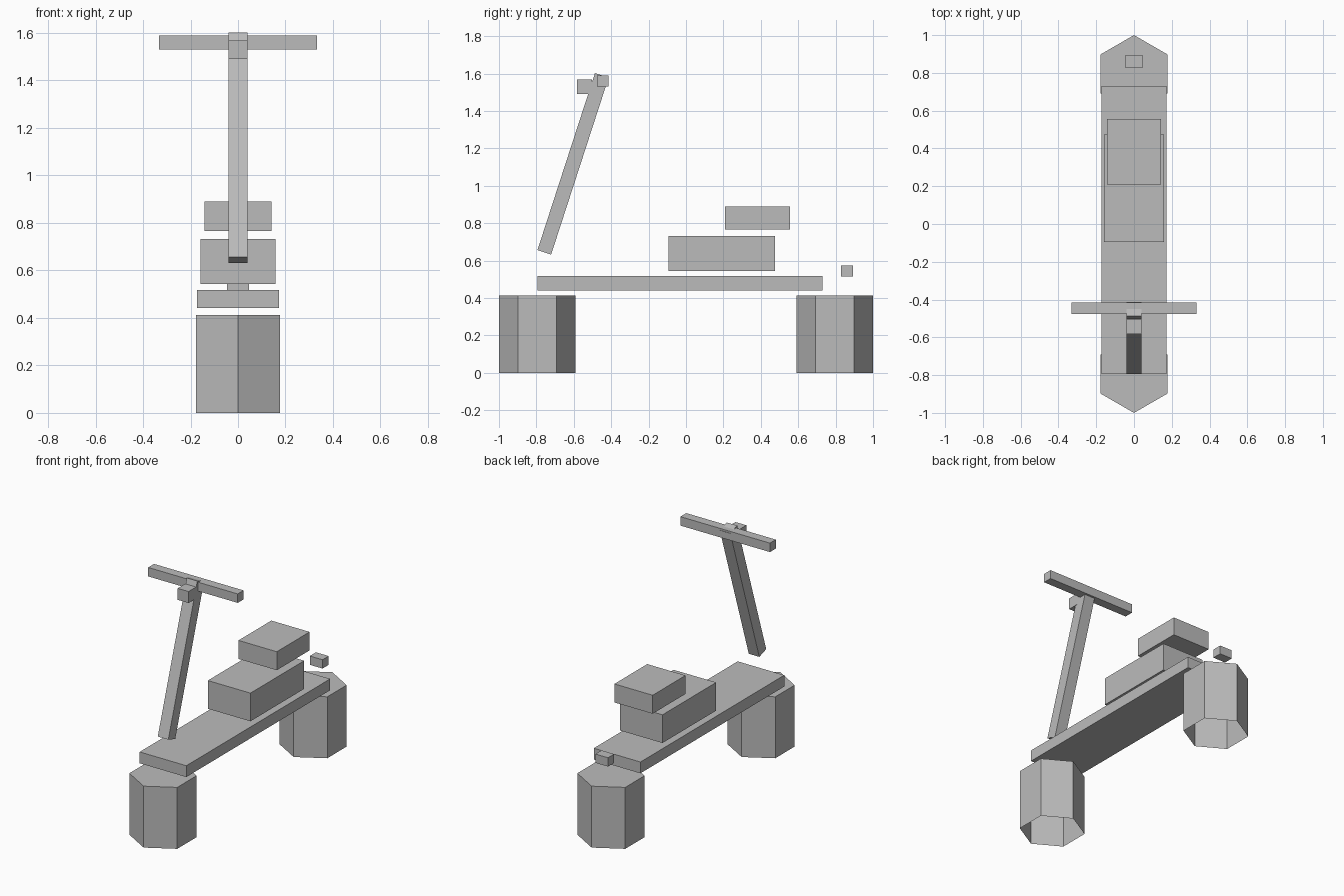
import bpy
import bmesh
from math import radians
from mathutils import Matrix, Vector

default = bpy.data.objects.get("Cube")
if default:
    bpy.data.objects.remove(default, do_unlink=True)

# One plain grey for every part
grey = bpy.data.materials.new("plain_grey")
grey.use_nodes = True
grey.diffuse_color = (0.5, 0.5, 0.5, 1)
grey.node_tree.nodes["Principled BSDF"].inputs["Base Color"].default_value = (0.5, 0.5, 0.5, 1)


def finish(name, bm, location, tilt=0):
    mesh = bpy.data.meshes.new(name)
    bm.to_mesh(mesh)
    bm.free()
    mesh.materials.append(grey)
    obj = bpy.data.objects.new(name, mesh)
    obj.location = location
    obj.rotation_euler.x = radians(tilt)
    bpy.context.collection.objects.link(obj)
    return obj


def box(name, size, location, tilt=0):
    bm = bmesh.new()
    bmesh.ops.create_cube(bm, size=1)
    bmesh.ops.scale(bm, vec=Vector(size), verts=bm.verts)
    return finish(name, bm, location, tilt)


def span_box(name, width, y_range, z_range):
    (y0, y1), (z0, z1) = y_range, z_range
    return box(name, (width, y1 - y0, z1 - z0), (0, (y0 + y1) / 2, (z0 + z1) / 2))


def wheel(name, y, radius=0.205, height=0.412):
    # Upright six-sided drum, points along y, closed on top and open below
    bm = bmesh.new()
    bmesh.ops.create_cone(bm, cap_ends=True, segments=6, radius1=radius, radius2=radius,
                          depth=height)
    first = bm.verts[:][0].co
    if abs(first.x) > 0.01 and abs(first.y) > 0.01 or abs(first.x) > radius * 0.95:
        if any(abs(v.co.x) > radius * 0.95 for v in bm.verts):
            bmesh.ops.rotate(bm, verts=bm.verts, matrix=Matrix.Rotation(radians(90), 3, "Z"))
    bm.normal_update()
    bottom = [f for f in bm.faces if f.normal.z < -0.9]
    bmesh.ops.delete(bm, geom=bottom, context="FACES_ONLY")
    return finish(name, bm, (0, y, height / 2))


# Wheels
wheel("front_wheel", -0.795)
wheel("rear_wheel", 0.795)

# Body and seat
span_box("deck", 0.346, (-0.795, 0.73), (0.441, 0.517))
span_box("battery_box", 0.316, (-0.094, 0.475), (0.543, 0.732))
span_box("seat", 0.284, (0.208, 0.556), (0.766, 0.89))
span_box("tail_light", 0.094, (0.828, 0.893), (0.515, 0.574))

# Steering
box("steering_stem", (0.078, 0.077, 0.995), (0, -0.604, 1.117), -18)
span_box("handlebar", 0.664, (-0.477, -0.415), (1.53, 1.59))
span_box("headlight", 0.08, (-0.582, -0.502), (1.491, 1.568))
